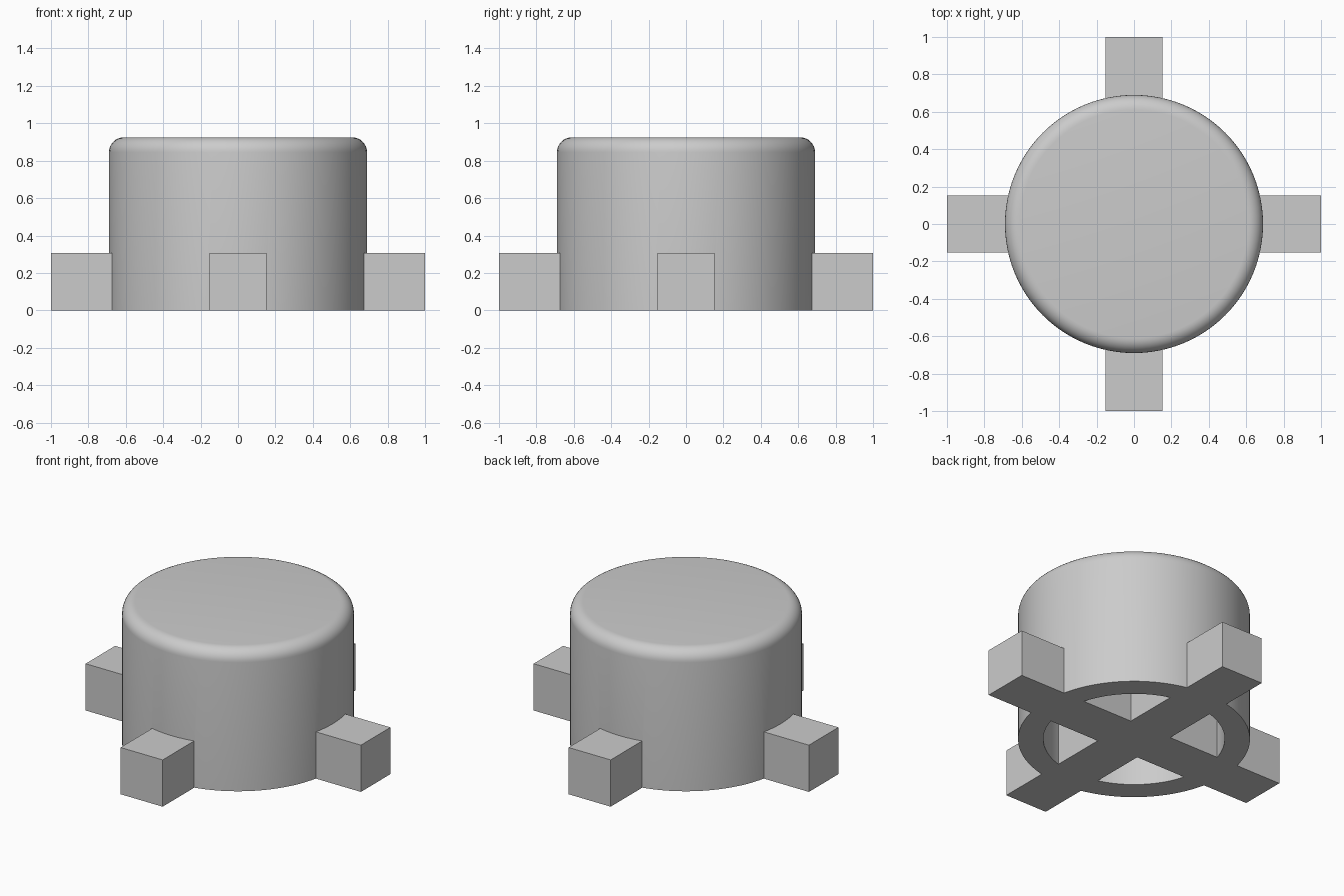
import bpy, bmesh, math
from mathutils import Vector

cube = bpy.data.objects.get("Cube")
if cube:
    bpy.data.objects.remove(cube, do_unlink=True)

grey = bpy.data.materials.new("light grey")
grey.use_nodes = True
grey.diffuse_color = (0.6, 0.6, 0.6, 1)
grey.node_tree.nodes["Principled BSDF"].inputs["Base Color"].default_value = grey.diffuse_color

RADIUS, HOLE, HEIGHT, CEILING = 0.69, 0.54, 0.925, 0.77
ROUND, STEPS = 0.08, 8
BAR, BAR_HEIGHT = 0.153, 0.307


def add_mesh(name, bm):
    bmesh.ops.recalc_face_normals(bm, faces=bm.faces[:])
    mesh = bpy.data.meshes.new(name)
    bm.to_mesh(mesh)
    bm.free()
    mesh.materials.append(grey)
    obj = bpy.data.objects.new(name, mesh)
    bpy.context.collection.objects.link(obj)
    return obj


def ring(bm, radius, z, count=96):
    angles = [math.tau * i / count for i in range(count)]
    return [bm.verts.new((radius * math.cos(a), radius * math.sin(a), z)) for a in angles]


# Hollow cup, open underneath, with a rounded upper rim
profile = [(HOLE, CEILING), (HOLE, 0), (RADIUS, 0)]
for i in range(STEPS + 1):
    a = math.pi / 2 * i / STEPS
    profile.append((RADIUS - ROUND + ROUND * math.cos(a), HEIGHT - ROUND + ROUND * math.sin(a)))
bm = bmesh.new()
rings = [ring(bm, r, z) for r, z in profile]
for low, high in zip(rings, rings[1:]):
    for i in range(len(low)):
        j = (i + 1) % len(low)
        bm.faces.new((low[i], low[j], high[j], high[i]))
bm.faces.new(rings[0])
bm.faces.new(rings[-1])
body = add_mesh("round_body", bm)

# Cross of square bars passing through the base
bm = bmesh.new()
outline = []
for turn in range(4):
    c, s = [(1, 0), (0, 1), (-1, 0), (0, -1)][turn]
    for x, y in ((1, -BAR), (1, BAR), (BAR, BAR)):
        outline.append(bm.verts.new((x * c - y * s, x * s + y * c, 0)))
base = bm.faces.new(outline)
extruded = bmesh.ops.extrude_face_region(bm, geom=[base])["geom"]
top = [v for v in extruded if isinstance(v, bmesh.types.BMVert)]
bmesh.ops.translate(bm, verts=top, vec=Vector((0, 0, BAR_HEIGHT)))
cross = add_mesh("cross_bars", bm)

# Fuse the bars into the body
union = body.modifiers.new("join_bars", "BOOLEAN")
union.operation = "UNION"
union.solver = "EXACT"
union.object = cross
bpy.ops.object.select_all(action="DESELECT")
body.select_set(True)
bpy.context.view_layer.objects.active = body
bpy.ops.object.modifier_apply(modifier=union.name)
bpy.data.objects.remove(cross, do_unlink=True)
bpy.ops.object.shade_smooth_by_angle(angle=math.radians(30))
